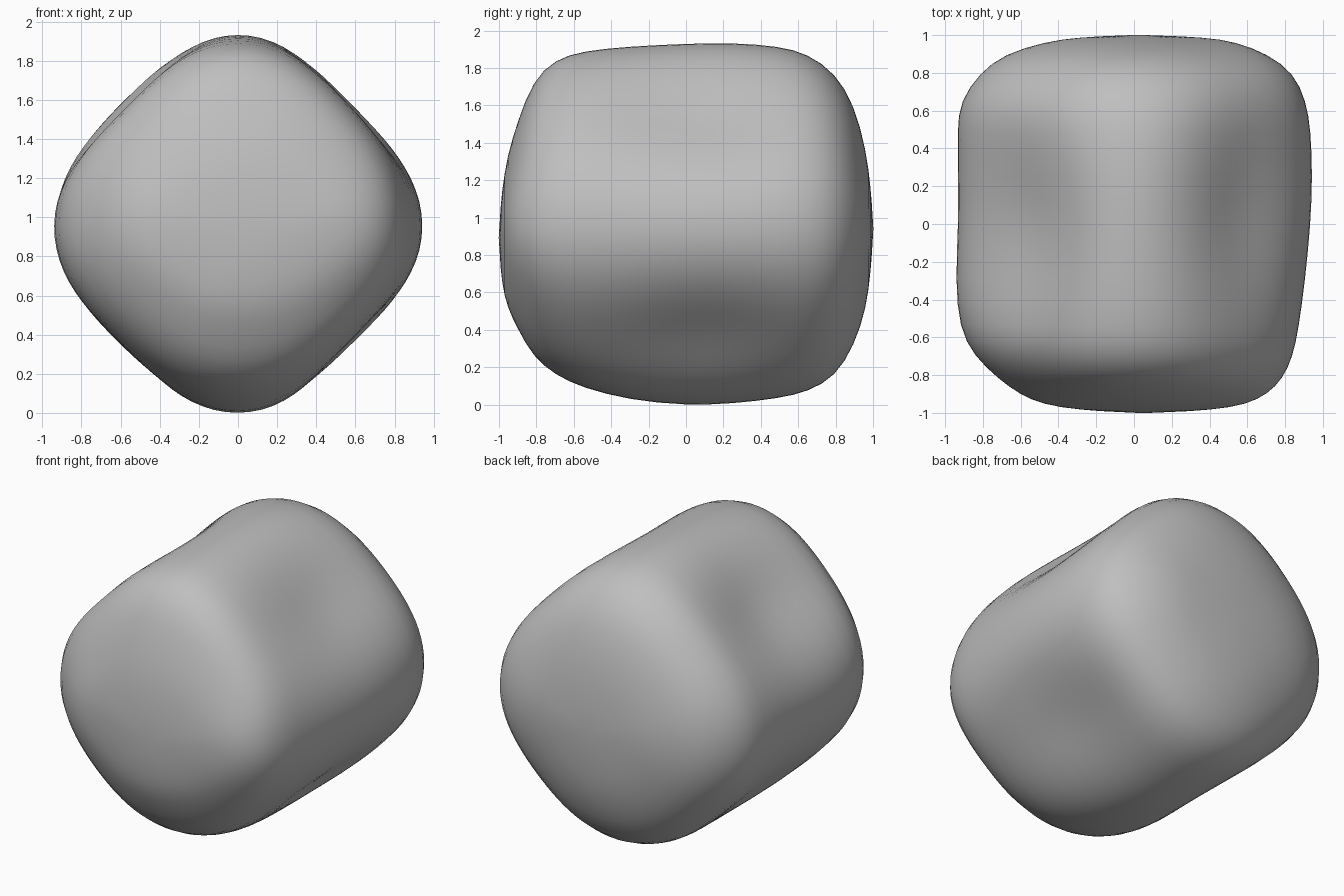
import bpy, bmesh, math

cube = bpy.data.objects.get("Cube")
if cube:
    bpy.data.objects.remove(cube, do_unlink=True)

CZ = 0.955       # height of the body axis
SIDES = 48

# Cross-sections along the depth: y, reach to +x, -x, up and down
STATIONS = [
    (-0.985, 0.42, 0.29, 0.19, 0.31),
    (-0.955, 0.60, 0.49, 0.38, 0.44),
    (-0.90, 0.71, 0.61, 0.56, 0.55),
    (-0.82, 0.79, 0.72, 0.78, 0.70),
    (-0.70, 0.845, 0.85, 0.895, 0.80),
    (-0.55, 0.875, 0.93, 0.94, 0.87),
    (-0.30, 0.91, 0.95, 0.965, 0.935),
    (0.00, 0.94, 0.935, 0.98, 0.965),
    (0.25, 0.95, 0.935, 0.985, 0.955),
    (0.50, 0.94, 0.94, 0.965, 0.925),
    (0.65, 0.915, 0.925, 0.925, 0.89),
    (0.80, 0.85, 0.82, 0.82, 0.81),
    (0.90, 0.71, 0.69, 0.65, 0.64),
    (0.965, 0.54, 0.47, 0.40, 0.44),
    (0.988, 0.38, 0.30, 0.20, 0.24),
]

# Depth and centre y of the shallow dish in each slanted side,
# keyed by (is +x, is upper)
DISH = {(True, True): (0.11, 0.08), (False, True): (0.135, -0.06),
        (False, False): (0.07, 0.05), (True, False): (0.10, 0.08)}


def ring_point(t, station):
    """Point on a rounded diamond that is rounder at the ends than in the middle."""
    y, right, left, up, down = station
    c, s = math.cos(t), math.sin(t)
    depth, centre = DISH[c > 0, s > 0]
    dish = depth * math.exp(-((y - centre) / 0.45) ** 2)
    r = 1 - (0.055 + dish) * (math.sin(2 * t) ** 2) ** 1.1
    return (r * c * (right if c > 0 else left), y,
            CZ + r * s * (up if s > 0 else down))


# Body: loft of the cross-sections, closed by a fan at each end
bm = bmesh.new()
rings = [[bm.verts.new(ring_point(2 * math.pi * i / SIDES, st)) for i in range(SIDES)]
         for st in STATIONS]
front_tip = bm.verts.new((0.05, -1.003, 0.89))
back_tip = bm.verts.new((0.02, 1.003, 0.94))
for i in range(SIDES):
    j = (i + 1) % SIDES
    for a, b in zip(rings, rings[1:]):
        bm.faces.new((a[i], a[j], b[j], b[i]))
    bm.faces.new((front_tip, rings[0][j], rings[0][i]))
    bm.faces.new((back_tip, rings[-1][i], rings[-1][j]))
bmesh.ops.recalc_face_normals(bm, faces=bm.faces)
for f in bm.faces:
    f.smooth = True
mesh = bpy.data.meshes.new("rounded_block")
bm.to_mesh(mesh)
bm.free()
block = bpy.data.objects.new("rounded_block", mesh)
bpy.context.collection.objects.link(block)

# Soft surface
sub = block.modifiers.new("soften", 'SUBSURF')
sub.levels = sub.render_levels = 1

# Plain grey material
grey = bpy.data.materials.new("plain_grey")
grey.use_nodes = True
colour = (0.52, 0.52, 0.52, 1)
grey.diffuse_color = colour
grey.node_tree.nodes["Principled BSDF"].inputs["Base Color"].default_value = colour
mesh.materials.append(grey)
